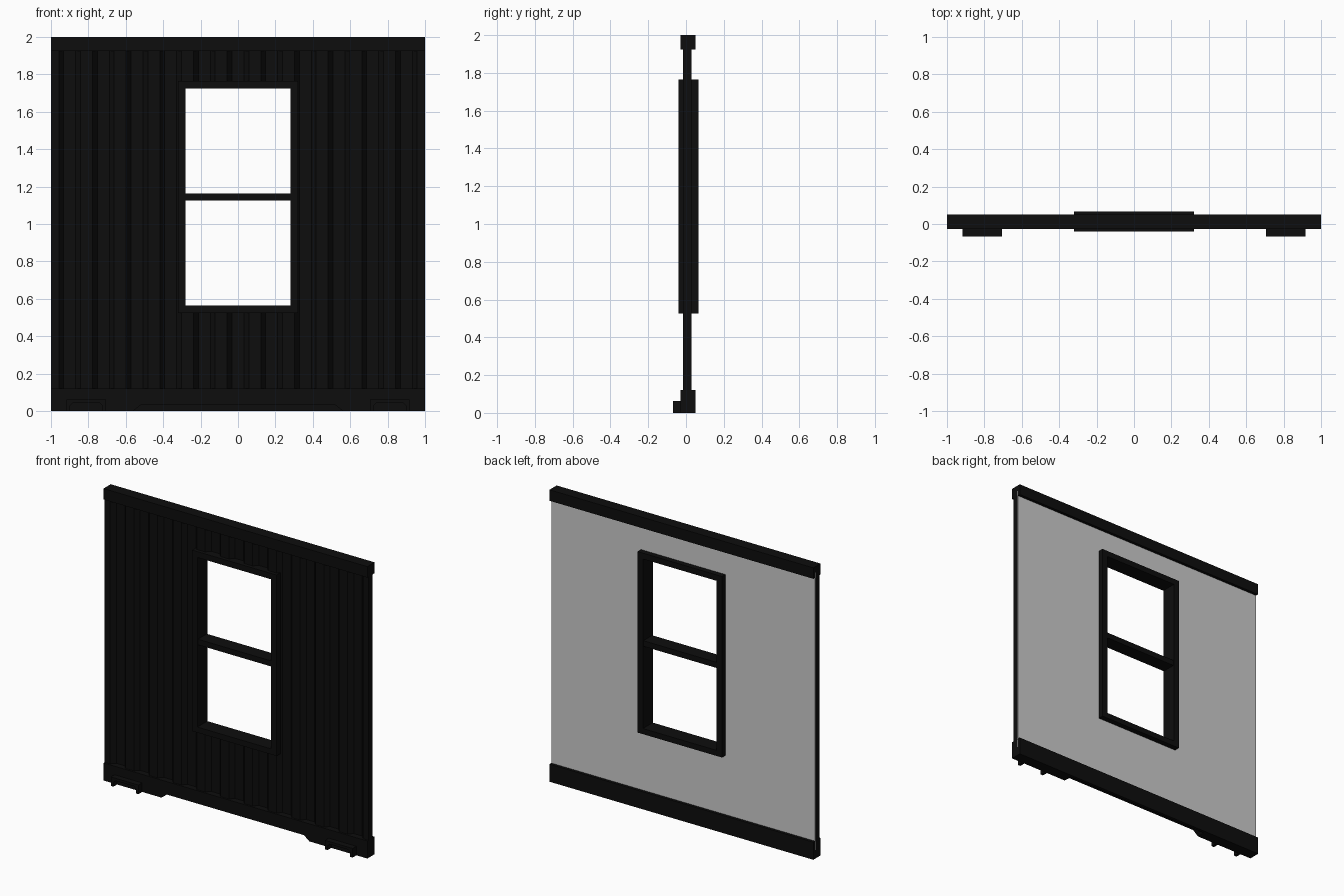
import bpy, bmesh

if "Cube" in bpy.data.objects:
    bpy.data.objects.remove(bpy.data.objects["Cube"])

black = bpy.data.materials.new("black_paint")
black.diffuse_color = (0.004, 0.004, 0.004, 1)
black.use_nodes = True
black.node_tree.nodes["Principled BSDF"].inputs["Base Color"].default_value = black.diffuse_color


def prism(name, pts, lo, hi, axis, mat=black):
    """Extrude a 2D outline: axis 'y' takes (x, z) points, axis 'z' takes (x, y) points."""
    place = (lambda p, h: (p[0], h, p[1])) if axis == 'y' else (lambda p, h: (p[0], p[1], h))
    bm = bmesh.new()
    base = [bm.verts.new(place(p, lo)) for p in pts]
    top = [bm.verts.new(place(p, hi)) for p in pts]
    n = len(pts)
    bm.faces.new(base)
    bm.faces.new(top)
    for i in range(n):
        j = (i + 1) % n
        bm.faces.new((base[i], base[j], top[j], top[i]))
    bmesh.ops.recalc_face_normals(bm, faces=bm.faces)
    me = bpy.data.meshes.new(name)
    bm.to_mesh(me)
    bm.free()
    if mat:
        me.materials.append(mat)
    ob = bpy.data.objects.new(name, me)
    bpy.context.collection.objects.link(ob)
    return ob


def box(name, x0, x1, y0, y1, z0, z1, mat=black):
    return prism(name, [(x0, z0), (x1, z0), (x1, z1), (x0, z1)], y0, y1, 'y', mat)


# Corrugation: eleven trapezoid grooves, 0.18 apart
OUT, INN, BACK = -0.015, 0.014, 0.028
ridge = []
for k in range(-5, 6):
    c = 0.18 * k
    ridge += [(c - 0.058, OUT), (c - 0.032, INN), (c + 0.032, INN), (c + 0.058, OUT)]

# Wall pieces around the window: corrugated outside, flat grey lining inside
HX = 0.3
pieces = {"left": (-1, -HX, 0.06, 1.96), "right": (HX, 1, 0.06, 1.96),
          "below": (-HX, HX, 0.06, 0.54), "above": (-HX, HX, 1.745, 1.96)}
for side, (x0, x1, z0, z1) in pieces.items():
    front = [(x0, OUT)] + [p for p in ridge if x0 < p[0] < x1] + [(x1, OUT)]
    prism("corrugated_sheet_" + side, front + [(x1, BACK), (x0, BACK)], z0, z1, 'z')
    box("inner_lining_" + side, x0, x1, BACK, 0.03, z0, z1, None)

# Top and bottom rails; the bottom one has a raised front lip in the middle
box("top_rail", -1, 1, -0.028, 0.05, 1.925, 2)
lip = [(-1, 0), (-0.56, 0), (-0.52, 0.032), (0.52, 0.032), (0.56, 0), (1, 0), (1, 0.12), (-1, 0.12)]
prism("bottom_rail_front", lip, -0.028, 0.03, 'y')
box("bottom_rail_back", -1, 1, 0.03, 0.05, 0, 0.12)

# Fork pocket brackets: arches in front of the bottom rail
for s, side in ((-1, "left"), (1, "right")):
    arch = [(-0.105, 0), (-0.105, 0.062), (0.105, 0.062), (0.105, 0), (0.085, 0),
            (0.085, 0.03), (0.07, 0.045), (-0.07, 0.045), (-0.085, 0.03), (-0.085, 0)]
    prism("fork_bracket_" + side, [(x + s * 0.812, z) for x, z in arch], -0.068, -0.027, 'y')

# Window frame with a middle crossbar
FY = (-0.04, 0.067)
for s, side in ((-1, "left"), (1, "right")):
    x0, x1 = sorted((s * 0.28, s * 0.32))
    box("window_jamb_" + side, x0, x1, *FY, 0.525, 1.765)
box("window_sill", -0.28, 0.28, *FY, 0.525, 0.563)
box("window_head", -0.28, 0.28, *FY, 1.725, 1.765)
box("window_crossbar", -0.28, 0.28, -0.035, 0.062, 1.125, 1.163)
